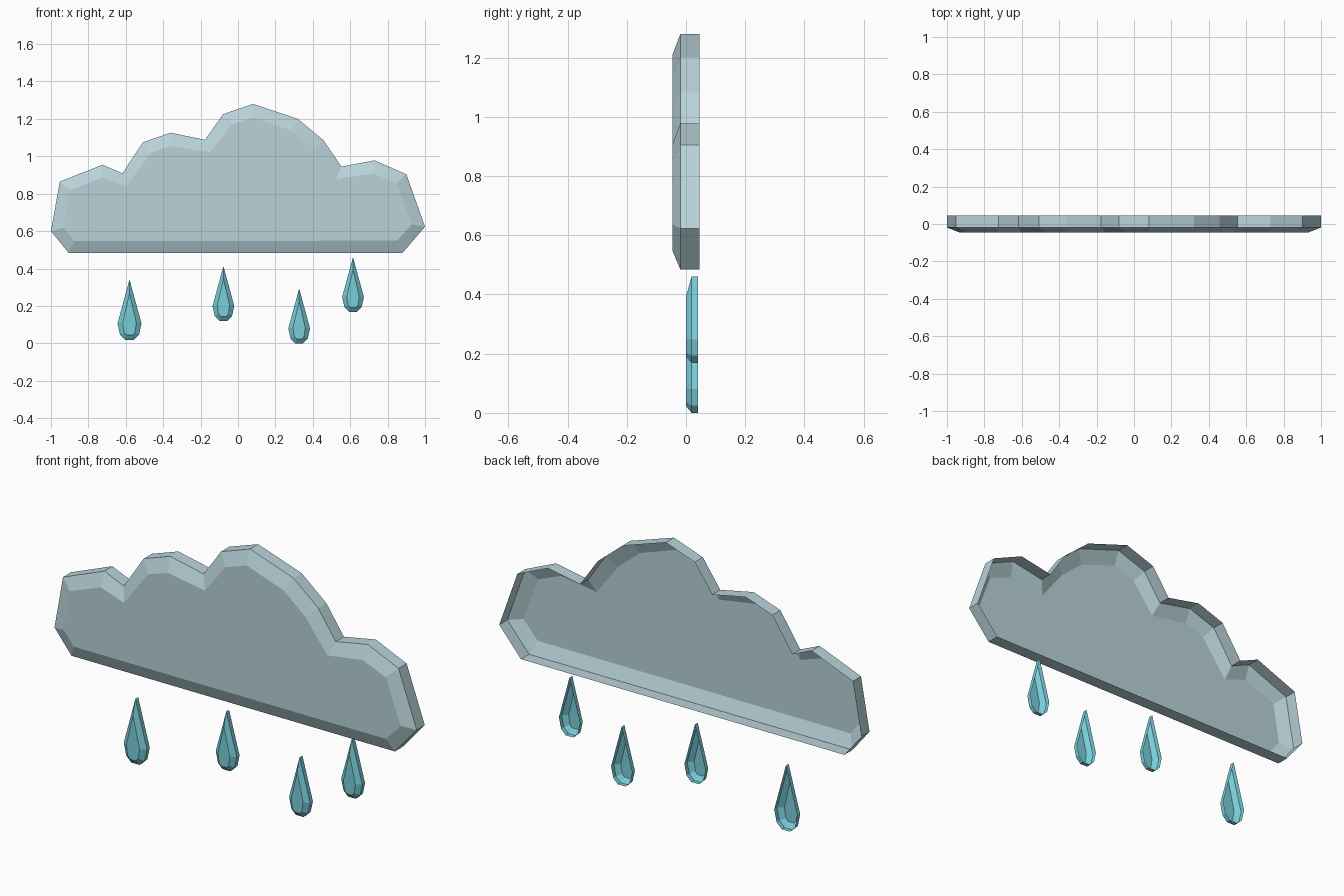
import bpy
from mathutils import Vector

if "Cube" in bpy.data.objects:
    bpy.data.objects.remove(bpy.data.objects["Cube"])


def material(name, colour):
    m = bpy.data.materials.new(name)
    m.diffuse_color = (*colour, 1)
    m.use_nodes = True
    m.node_tree.nodes["Principled BSDF"].inputs["Base Color"].default_value = m.diffuse_color
    return m


def shell(name, outer, inner, ys, mat):
    """Open-backed shell: straight wall, bevelled edge, flat front (counter-clockwise x,z points)."""
    n = len(outer)
    rings = [(outer, ys[0]), (outer, ys[1]), (inner, ys[2])]
    verts = [(x, y, z) for pts, y in rings for x, z in pts]
    faces = [(r * n + i, r * n + (i + 1) % n, (r + 1) * n + (i + 1) % n, (r + 1) * n + i)
             for r in range(2) for i in range(n)]
    faces.append(tuple(range(2 * n, 3 * n)))
    me = bpy.data.meshes.new(name)
    me.from_pydata(verts, [], faces)
    me.materials.append(mat)
    ob = bpy.data.objects.new(name, me)
    bpy.context.collection.objects.link(ob)


def inset(pts, dist):
    """Move every point inwards along the bisector of its two edges."""
    out = []
    for i, p in enumerate(pts):
        a, p, b = Vector(pts[i - 1]), Vector(p), Vector(pts[(i + 1) % len(pts)])
        d = (p - a).normalized() + (b - p).normalized()
        out.append(tuple(p + Vector((-d.y, d.x)).normalized() * dist))
    return out


cloud_mat = material("pale grey blue", (0.485, 0.658, 0.694))
drop_mat = material("water blue", (0.195, 0.617, 0.701))

# Cloud
cloud = [(-1, 0.60), (-0.953, 0.864), (-0.725, 0.955), (-0.618, 0.909), (-0.508, 1.075),
         (-0.361, 1.126), (-0.176, 1.088), (-0.08, 1.225), (0.08, 1.28), (0.32, 1.20),
         (0.457, 1.086), (0.553, 0.945), (0.73, 0.978), (0.90, 0.904), (1.0, 0.623),
         (0.88, 0.484), (-0.906, 0.484)][::-1]
shell("cloud", cloud, inset(cloud, 0.071), (0.045, -0.019, -0.046), cloud_mat)

# Raindrops: right half profiles (bottom to widest), mirrored, with a tip
def drop_outline(half, tip):
    return half + [(0, tip)] + [(-x, z) for x, z in reversed(half)]


outer = drop_outline([(0.021, 0), (0.046, 0.025), (0.058, 0.08)], 0.293)
inner = drop_outline([(0.014, 0.023), (0.026, 0.036), (0.033, 0.083)], 0.225)
for i, (x, z, s) in enumerate([(-0.58, 0.018, 1.105), (-0.078, 0.12, 1),
                               (0.327, 0, 1), (0.615, 0.168, 1)]):
    place = lambda pts: [(x + px * s, z + pz * s) for px, pz in pts]
    shell(f"raindrop_{i + 1}", place(outer), place(inner), (0.041, 0.019, 0), drop_mat)
